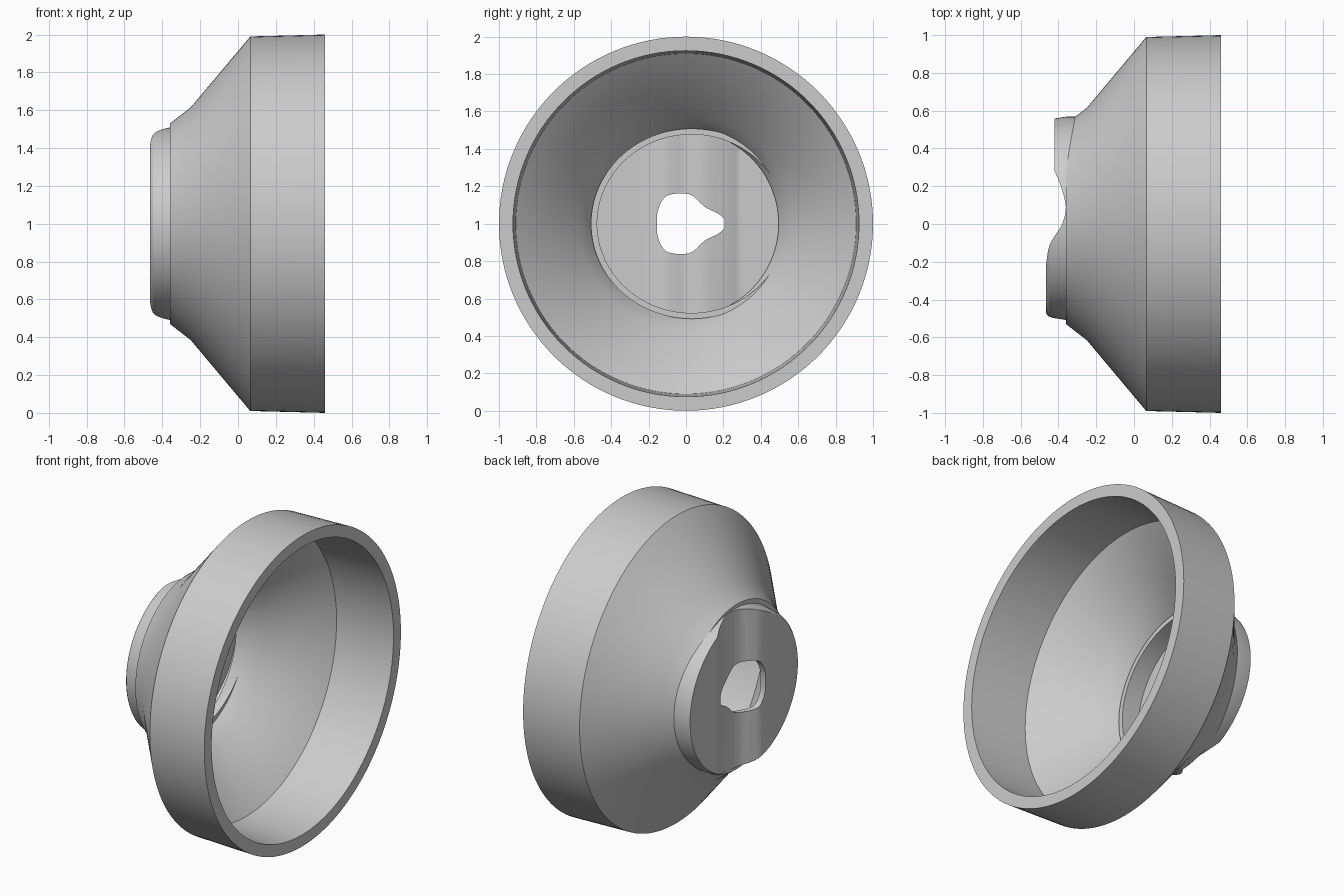
import bpy, bmesh, math
from mathutils import Vector

if "Cube" in bpy.data.objects:
    bpy.data.objects.remove(bpy.data.objects["Cube"], do_unlink=True)

SEGMENTS = 128
grey = bpy.data.materials.new("plain_grey")
grey.use_nodes = True
colour = (0.6, 0.6, 0.6, 1)
grey.diffuse_color = colour
grey.node_tree.nodes["Principled BSDF"].inputs["Base Color"].default_value = colour


def finish(name, bm):
    bmesh.ops.recalc_face_normals(bm, faces=bm.faces)
    mesh = bpy.data.meshes.new(name)
    bm.to_mesh(mesh)
    bm.free()
    mesh.materials.append(grey)
    obj = bpy.data.objects.new(name, mesh)
    bpy.context.collection.objects.link(obj)
    return obj


def lathe(name, profile, closed, y=0.0, squash=1.0):
    """Turn (x, radius) points about the x axis at height 1."""
    bm = bmesh.new()
    rings = []
    for x, r in profile:
        ring = []
        for i in range(SEGMENTS):
            a = math.tau * i / SEGMENTS
            ring.append(bm.verts.new((x, y + r * math.cos(a), 1 + r * squash * math.sin(a))))
        rings.append(ring)
    pairs = list(zip(rings, rings[1:]))
    if closed:
        pairs.append((rings[-1], rings[0]))
    else:
        bm.faces.new(rings[0])
        bm.faces.new(rings[-1])
    for a, b in pairs:
        for i in range(SEGMENTS):
            j = (i + 1) % SEGMENTS
            bm.faces.new((a[i], a[j], b[j], b[i]))
    return finish(name, bm)


def prism(name, outline, direction):
    """Extrude a flat outline along a direction."""
    bm = bmesh.new()
    face = bm.faces.new([bm.verts.new(p) for p in outline])
    new = bmesh.ops.extrude_face_region(bm, geom=[face])["geom"]
    verts = [v for v in new if isinstance(v, bmesh.types.BMVert)]
    bmesh.ops.translate(bm, verts=verts, vec=Vector(direction))
    return finish(name, bm)


def cut(obj, other, operation):
    mod = obj.modifiers.new("cut", "BOOLEAN")
    mod.operation, mod.solver, mod.object = operation, "EXACT", other
    bpy.ops.object.select_all(action="DESELECT")
    obj.select_set(True)
    bpy.context.view_layer.objects.active = obj
    bpy.ops.object.modifier_apply(modifier=mod.name)
    bpy.data.objects.remove(other, do_unlink=True)


def smooth(points, steps=4):
    """Catmull-Rom curve through 2D points."""
    pts = [Vector(p) for p in points]
    pts = [pts[0]] + pts + [pts[-1]]
    out = []
    for a, b, c, d in zip(pts, pts[1:], pts[2:], pts[3:]):
        for i in range(steps):
            t = i / steps
            out.append(0.5 * (2 * b + (c - a) * t + (2 * a - 5 * b + 4 * c - d) * t**2
                              + (3 * b - a - 3 * c + d) * t**3))
    return out + [pts[-1]]


# Flared hollow shell
shell = lathe("flared_shell", [
    (0.46, 1.0), (0.065, 0.99), (-0.25, 0.615), (-0.36, 0.53),
    (-0.36, 0.495), (-0.22, 0.57), (0.065, 0.91), (0.46, 0.925)], True)

# Wavy end face as (y, x), with flat lands on both sides
wave = smooth([(0.28, -0.42), (0.2, -0.387), (0.09, -0.361), (0.0, -0.38),
               (-0.06, -0.418), (-0.12, -0.45), (-0.22, -0.466)])
wave = [Vector((0.7, -0.42))] + wave + [Vector((-0.7, -0.466))]


def wavy_block(name, offset, back):
    outline = [(x + offset, y, 0.3) for y, x in wave]
    outline += [(back, -0.7, 0.3), (back, 0.7, 0.3)]
    return prism(name, outline, (0, 0, 1.4))


# End cap: a wavy cup with a rounded rim
cap = wavy_block("end_cap", 0, -0.31)
cut(cap, lathe("cap_outer", [
    (-0.47, 0.49), (-0.462, 0.508), (-0.45, 0.52), (-0.43, 0.527),
    (-0.36, 0.538), (-0.2, 0.538)], False, 0.03, 0.945), "INTERSECT")
hollow = wavy_block("cap_hollow", 0.035, -0.2)
cut(hollow, lathe("cap_inner", [(-0.6, 0.505), (-0.1, 0.505)], False, 0.03, 0.945), "INTERSECT")
cut(cap, hollow, "DIFFERENCE")

# Keyhole opening through the cap
half = smooth([(-0.155, 0.05), (-0.14, 0.1), (-0.105, 0.148), (-0.03, 0.162), (0.035, 0.15),
               (0.1, 0.09), (0.17, 0.055), (0.205, 0.025)], 3)
hole = [(-0.7, y, 1 + z) for y, z in half] + [(-0.7, y, 1 - z) for y, z in reversed(half)]
cut(cap, prism("keyhole", hole, (0.6, 0, 0)), "DIFFERENCE")

# Smooth shading with crisp edges
for obj in (shell, cap):
    bpy.ops.object.select_all(action="DESELECT")
    obj.select_set(True)
    bpy.context.view_layer.objects.active = obj
    bpy.ops.object.shade_smooth_by_angle(angle=math.radians(25))
